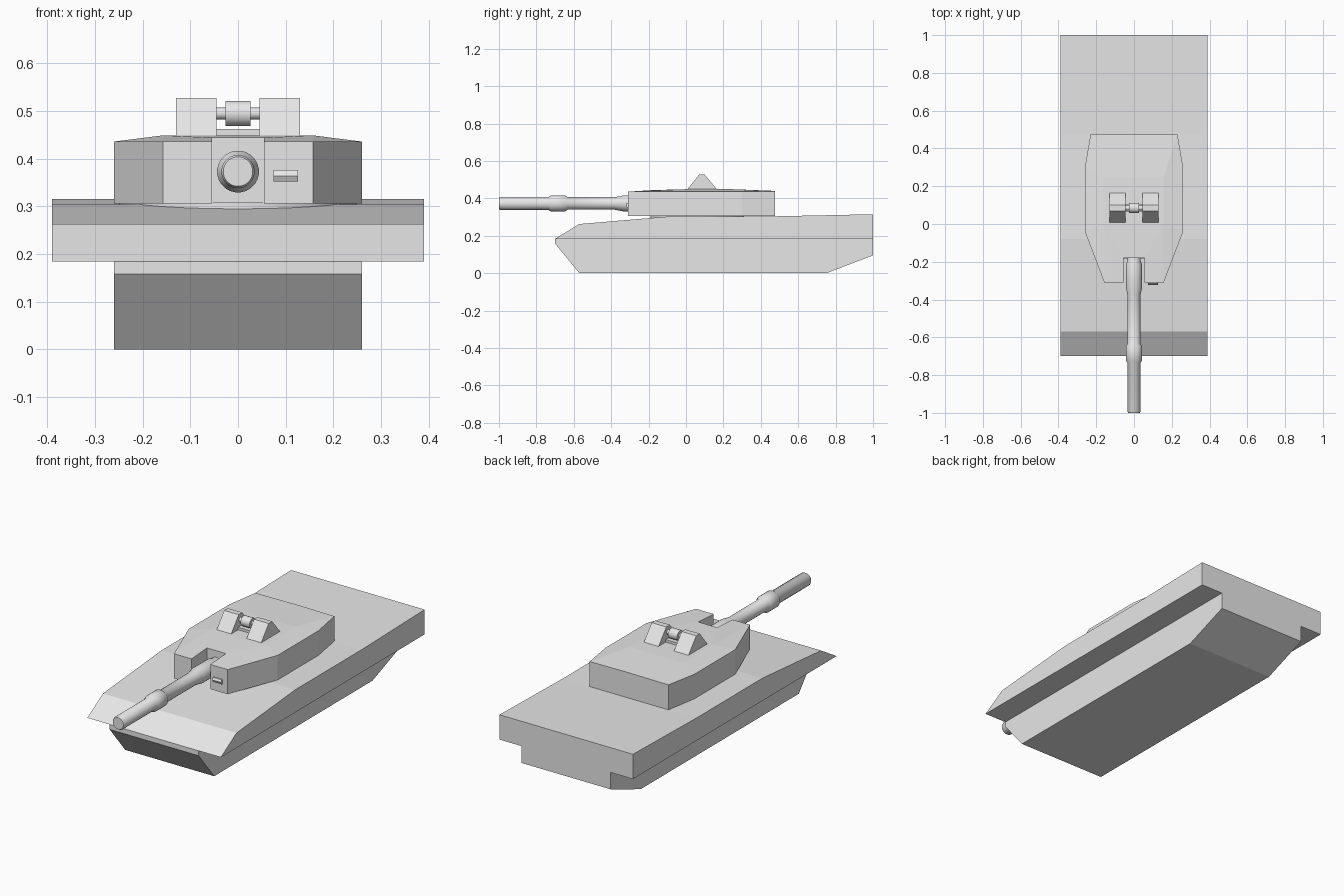
import bpy, bmesh, math

if "Cube" in bpy.data.objects:
    bpy.data.objects.remove(bpy.data.objects["Cube"])

grey = bpy.data.materials.new("plain grey")
grey.diffuse_color = (0.8, 0.8, 0.8, 1)
grey.use_nodes = True
grey.node_tree.nodes["Principled BSDF"].inputs["Base Color"].default_value = grey.diffuse_color


def make(name, verts, faces, smooth=False, mirror=False):
    """Mesh object from points and faces, with outward normals."""
    me = bpy.data.meshes.new(name)
    me.from_pydata(verts, [], faces)
    me.materials.append(grey)
    bm = bmesh.new()
    bm.from_mesh(me)
    bmesh.ops.recalc_face_normals(bm, faces=bm.faces)
    bm.to_mesh(me)
    bm.free()
    ob = bpy.data.objects.new(name, me)
    bpy.context.collection.objects.link(ob)
    if mirror:
        ob.modifiers.new("mirror", 'MIRROR').use_clip = True
    if smooth:
        bpy.ops.object.select_all(action='DESELECT')
        ob.select_set(True)
        bpy.context.view_layer.objects.active = ob
        bpy.ops.object.shade_smooth_by_angle(angle=math.radians(35))
    return ob


def extrude_x(name, profile, x0, x1, **kw):
    """Prism from a (y, z) profile."""
    n = len(profile)
    verts = [(x, y, z) for x in (x0, x1) for y, z in profile]
    faces = [tuple(range(n)), tuple(range(n, 2 * n))]
    faces += [(i, (i + 1) % n, n + (i + 1) % n, n + i) for i in range(n)]
    return make(name, verts, faces, **kw)


def lathe(name, profile, axis, centre, n=24, smooth=True):
    """Turned solid from (position along axis, radius) pairs."""
    verts = []
    for t, r in profile:
        for k in range(n):
            a = 2 * math.pi * (k + 0.5) / n
            p = [r * math.cos(a), r * math.sin(a)]
            p.insert(axis, t)
            verts.append(tuple(p[i] + centre[i] for i in range(3)))
    m = len(profile)
    faces = [tuple(range(n)), tuple(range((m - 1) * n, m * n))]
    for j in range(m - 1):
        for k in range(n):
            q = (k + 1) % n
            faces.append((j*n + k, j*n + q, j*n + n + q, j*n + n + k))
    return make(name, verts, faces, smooth=smooth)


# Hull: wide upper body and narrow lower tub
extrude_x("upper_hull", [(-0.70, 0.184), (-0.57, 0.263), (-0.08, 0.304), (0.47, 0.304),
                         (1.0, 0.315), (1.0, 0.184)], -0.39, 0.39)
extrude_x("lower_hull", [(-0.70, 0.184), (-0.70, 0.158), (-0.57, 0.0), (0.75, 0.0),
                         (1.0, 0.095), (1.0, 0.184)], -0.26, 0.26)

# Turret ring
lathe("turret_ring", [(0.27, 0.25), (0.308, 0.25)], 2, (0, 0.06, 0), 32)

# Turret: right half with a slot for the gun, mirrored
outline = [(0.055, -0.31, 0.436), (0.157, -0.31, 0.436), (0.26, -0.04, 0.436),
           (0.26, 0.30, 0.436), (0.23, 0.475, 0.438), (0, 0.475, 0.440),
           (0, -0.18, 0.444), (0.055, -0.18, 0.444)]
ridge = [(0.157, 0.0, 0.449), (0.157, 0.25, 0.449), (0, 0.0, 0.449), (0, 0.25, 0.449)]
verts = outline + ridge + [(x, y, 0.306) for x, y, z in outline]
faces = [(0, 1, 8, 7), (1, 2, 8), (2, 3, 9, 8), (3, 4, 9), (4, 5, 11, 9),
         (6, 7, 8, 10), (10, 8, 9, 11), tuple(range(12, 20))]
faces += [(i, (i + 1) % 8, 12 + (i + 1) % 8, 12 + i) for i in range(8) if i != 5]
make("turret", verts, faces, mirror=True)

# Main gun with sleeve and thick root
lathe("gun_barrel", [(-1.0, 0.031), (-0.993, 0.035), (-0.735, 0.035), (-0.722, 0.044),
                     (-0.648, 0.044), (-0.633, 0.034), (-0.38, 0.034), (-0.335, 0.043),
                     (-0.215, 0.043), (-0.195, 0.036), (-0.17, 0.036)],
      1, (0, 0, 0.373))

# Small gun port on the turret front
extrude_x("gun_port", [(-0.30, 0.352), (-0.316, 0.352), (-0.322, 0.364),
                       (-0.316, 0.376), (-0.30, 0.376)], 0.075, 0.126)

# Roof sight: two wedge housings, base, axle and drum
wedge = [(0.003, 0.443), (0.07, 0.527), (0.10, 0.527), (0.17, 0.443)]
for side, s in (("left", -1), ("right", 1)):
    extrude_x("sight_housing_" + side, wedge, s * 0.045, s * 0.13)
extrude_x("sight_base", [(0.065, 0.443), (0.065, 0.462), (0.105, 0.462), (0.105, 0.443)],
          -0.046, 0.046)
lathe("sight_axle", [(-0.047, 0.0125), (0.047, 0.0125)], 0, (0, 0.085, 0.495), 16)
lathe("sight_drum", [(-0.026, 0.027), (0.026, 0.027)], 0, (0, 0.085, 0.495), 16)
